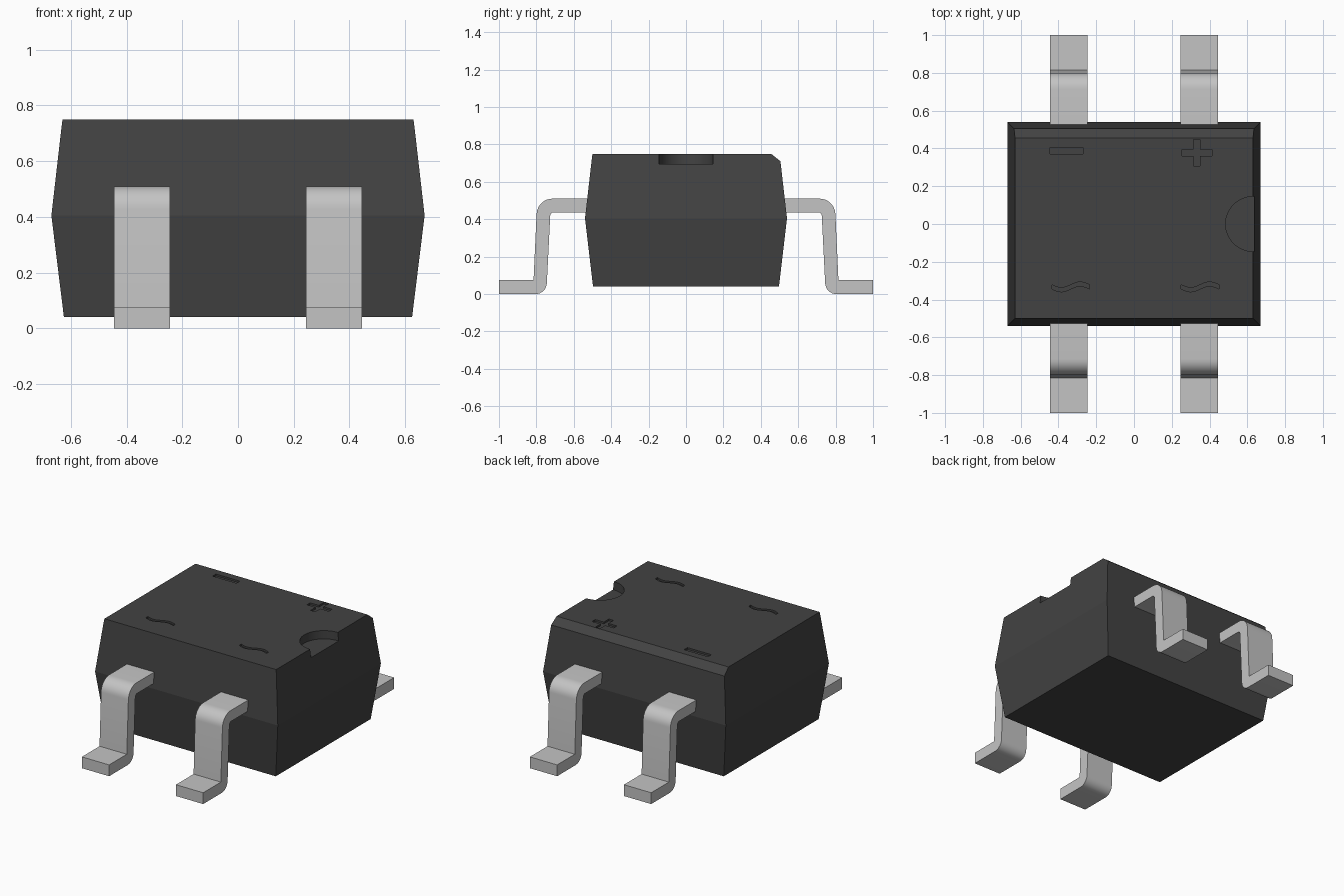
import bpy, bmesh, math
from mathutils import Vector

cube = bpy.data.objects.get("Cube")
if cube:
    bpy.data.objects.remove(cube, do_unlink=True)


def material(name, rgb, rough):
    m = bpy.data.materials.new(name)
    m.use_nodes = True
    m.diffuse_color = (*rgb, 1)
    bsdf = next(n for n in m.node_tree.nodes if n.type == 'BSDF_PRINCIPLED')
    bsdf.inputs["Base Color"].default_value = (*rgb, 1)
    bsdf.inputs["Roughness"].default_value = rough
    return m


BLACK = material("black plastic", (0.055, 0.055, 0.055), 0.6)
METAL = material("tinned metal", (0.55, 0.55, 0.55), 0.4)


def loft(name, rings, mat):
    """Closed solid through a stack of rings with equal point counts."""
    bm = bmesh.new()
    loops = [[bm.verts.new(p) for p in ring] for ring in rings]
    n = len(loops[0])
    for a, b in zip(loops, loops[1:]):
        for i in range(n):
            j = (i + 1) % n
            bm.faces.new((a[i], a[j], b[j], b[i]))
    bm.faces.new(loops[0][::-1])
    bm.faces.new(loops[-1])
    bmesh.ops.recalc_face_normals(bm, faces=bm.faces)
    mesh = bpy.data.meshes.new(name)
    bm.to_mesh(mesh)
    bm.free()
    mesh.materials.append(mat)
    ob = bpy.data.objects.new(name, mesh)
    bpy.context.collection.objects.link(ob)
    return ob


def activate(ob):
    bpy.ops.object.select_all(action='DESELECT')
    ob.select_set(True)
    bpy.context.view_layer.objects.active = ob


def smooth(ob, degrees):
    activate(ob)
    bpy.ops.object.shade_smooth_by_angle(angle=math.radians(degrees))


def fillet(corners, steps=8):
    """Round each (u, v, radius) corner of a closed outline."""
    out = []
    for i, (u, v, r) in enumerate(corners):
        p = Vector((u, v))
        if not r:
            out.append(p)
            continue
        d1 = (Vector(corners[i - 1][:2]) - p).normalized()
        d2 = (Vector(corners[(i + 1) % len(corners)][:2]) - p).normalized()
        half = d1.angle(d2) / 2
        centre = p + (d1 + d2).normalized() * (r / math.sin(half))
        start = p + d1 * (r / math.tan(half)) - centre
        end = p + d2 * (r / math.tan(half)) - centre
        sweep = start.angle(end)
        for k in range(steps + 1):
            t = k / steps
            out.append(centre + (start * math.sin((1 - t) * sweep)
                                 + end * math.sin(t * sweep)) / math.sin(sweep))
    return out


# Body: tapered above and below the waist, with a chamfer along the back top edge
TOP = 0.75
levels = [(0.04, 0.625, -0.497, 0.497), (0.405, 0.67, -0.54, 0.54),
          (0.71, 0.635, -0.505, 0.505), (TOP, 0.63, -0.50, 0.455)]
body = loft("body", [[(-x, y0, z), (x, y0, z), (x, y1, z), (-x, y1, z)]
                     for z, x, y0, y1 in levels], BLACK)


def cut(outline, depth):
    """Sink an outline into the top of the body."""
    cutter = loft("cutter", [[(x, y, z) for x, y in outline]
                             for z in (TOP - depth, TOP + 0.1)], BLACK)
    cutter.hide_render = True
    activate(body)
    mod = body.modifiers.new("cut", 'BOOLEAN')
    mod.operation, mod.solver, mod.object = 'DIFFERENCE', 'EXACT', cutter
    bpy.ops.object.modifier_apply(modifier=mod.name)
    bpy.data.objects.remove(cutter, do_unlink=True)


# Half-round notch in the +x edge
cut([(0.63 + 0.145 * math.cos(a), 0.145 * math.sin(a))
     for a in (math.tau * i / 64 for i in range(64))], 0.055)

# Engraved polarity marks: bar, cross and two waves
GROOVE = 0.012
cut([(-0.445, 0.37), (-0.27, 0.37), (-0.27, 0.405), (-0.445, 0.405)], GROOVE)
a, b, c = 0.08, 0.07, 0.017
cross = [(-a, -c), (-c, -c), (-c, -b), (c, -b), (c, -c), (a, -c),
         (a, c), (c, c), (c, b), (-c, b), (-c, c), (-a, c)]
cut([(0.333 + x, 0.378 + y) for x, y in cross], GROOVE)
wave = [(0.1 * t / 12, 0.015 * math.sin(math.pi * t / 12)) for t in range(-12, 13)]
for cx in (-0.335, 0.35):
    cut([(cx + x, -0.333 + y - 0.011) for x, y in wave]
        + [(cx + x, -0.333 + y + 0.011) for x, y in reversed(wave)], GROOVE)
smooth(body, 10)

# Gull-wing legs: one bent strip profile in (y, z), repeated at four places
profile = fillet([(0.45, 0.51, 0), (0.795, 0.51, 0.085), (0.815, 0.075, 0),
                  (1.0, 0.075, 0), (1.0, 0.0, 0), (0.747, 0.0, 0.06),
                  (0.725, 0.437, 0.02), (0.45, 0.437, 0)])
for end, sy in (("front", -1), ("back", 1)):
    for side, sx in (("right", -1), ("left", 1)):
        leg = loft(f"{end}_{side}_leg",
                   [[(sx * 0.345 + w, sy * y, z) for y, z in profile]
                    for w in (-0.1, 0.1)], METAL)
        smooth(leg, 30)
